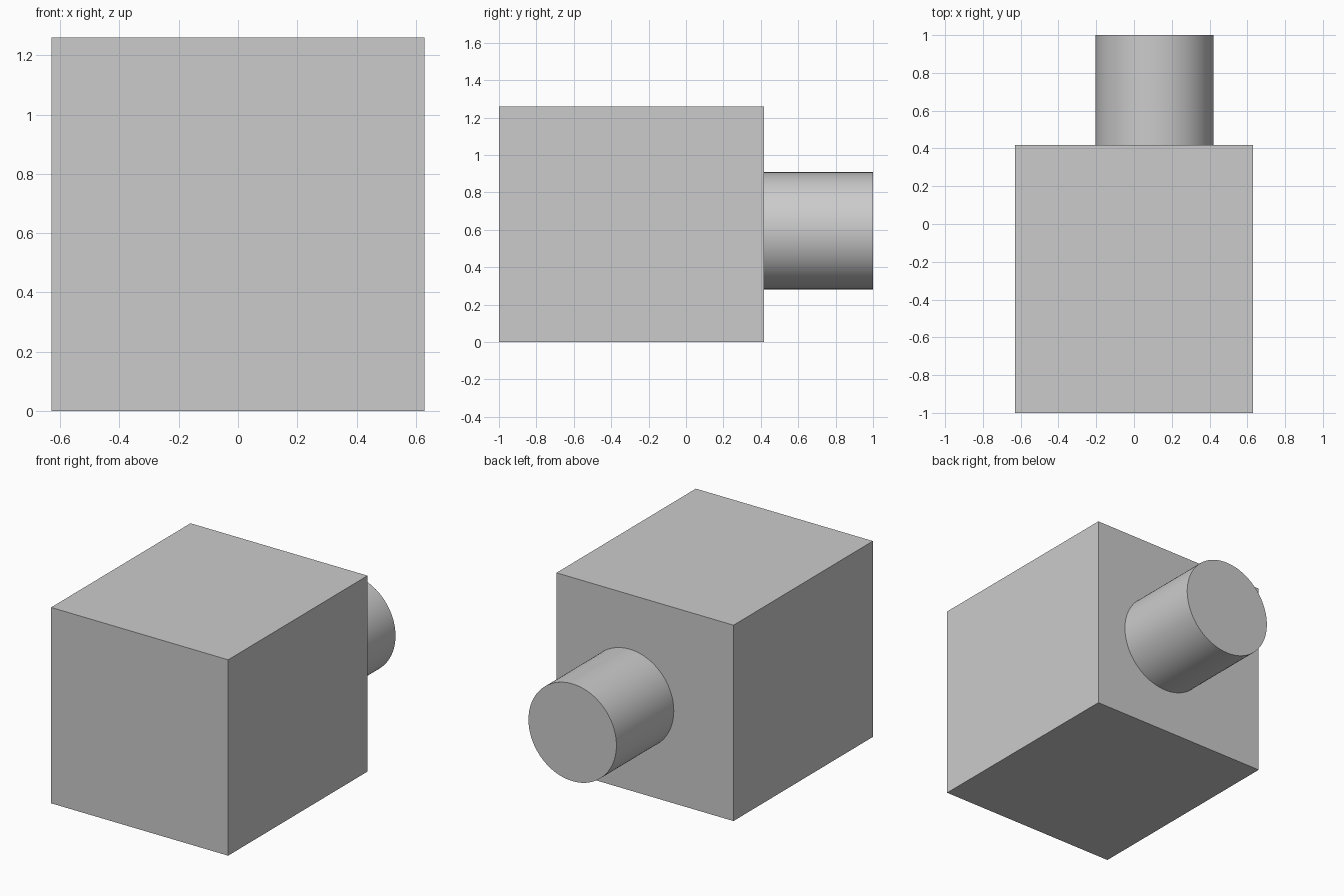
import bpy
import math

cube = bpy.data.objects.get("Cube")
if cube:
    bpy.data.objects.remove(cube, do_unlink=True)

# Single grey finish
GREY = (0.6, 0.6, 0.6, 1.0)
grey = bpy.data.materials.new("plain grey")
grey.use_nodes = True
grey.diffuse_color = GREY
grey.node_tree.nodes["Principled BSDF"].inputs["Base Color"].default_value = GREY

WIDTH, HEIGHT = 1.26, 1.26
FRONT, SHOULDER, BACK = -1.0, 0.417, 1.0
SHAFT_X, SHAFT_Z, SHAFT_RADIUS = 0.108, 0.595, 0.313
OVERLAP = 0.01


def finish(name):
    """Name the active object, bake its transform and apply the material."""
    obj = bpy.context.object
    obj.name = obj.data.name = name
    bpy.ops.object.transform_apply(location=False, rotation=True, scale=True)
    obj.data.materials.append(grey)
    return obj


# Block body
bpy.ops.mesh.primitive_cube_add(size=1, location=(0, (FRONT + SHOULDER) / 2, HEIGHT / 2))
bpy.context.object.scale = (WIDTH, SHOULDER - FRONT, HEIGHT)
finish("block_body")

# Round shaft, offset from the centre of the back face
start = SHOULDER - OVERLAP
bpy.ops.mesh.primitive_cylinder_add(
    vertices=96, radius=SHAFT_RADIUS, depth=BACK - start,
    location=(SHAFT_X, (start + BACK) / 2, SHAFT_Z),
    rotation=(math.pi / 2, 0, 0))
finish("rear_shaft")
bpy.ops.object.shade_smooth_by_angle(angle=math.radians(30))
